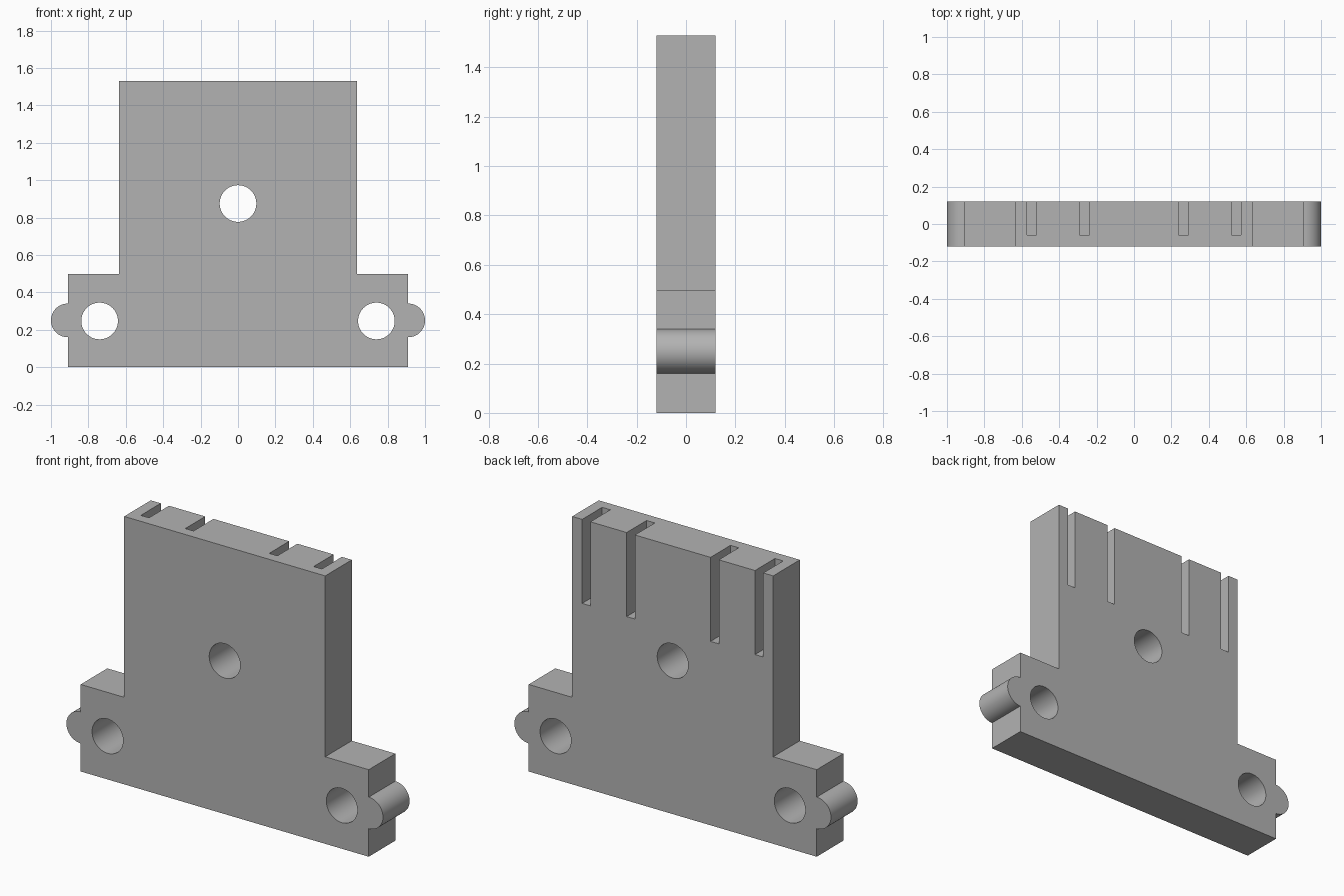
import bpy, bmesh
from math import cos, sin, pi, radians

default = bpy.data.objects.get("Cube")
if default:
    bpy.data.objects.remove(default, do_unlink=True)

HALF_DEPTH = 0.12

grey = bpy.data.materials.new("plain grey")
grey.use_nodes = True
colour = (0.45, 0.45, 0.45, 1)
grey.diffuse_color = colour
grey.node_tree.nodes["Principled BSDF"].inputs["Base Color"].default_value = colour


def arc(x, z, r, start, end, steps):
    angles = [start + (end - start) * i / steps for i in range(steps + 1)]
    return [(x + r * cos(a), z + r * sin(a)) for a in angles]


def prism(name, outline, y0, y1):
    """Extrude an x-z outline from y0 to y1."""
    bm = bmesh.new()
    face = bm.faces.new([bm.verts.new((x, y0, z)) for x, z in outline])
    new = bmesh.ops.extrude_face_region(bm, geom=[face])["geom"]
    moved = [v for v in new if isinstance(v, bmesh.types.BMVert)]
    bmesh.ops.translate(bm, verts=moved, vec=(0, y1 - y0, 0))
    bmesh.ops.recalc_face_normals(bm, faces=bm.faces)
    mesh = bpy.data.meshes.new(name)
    bm.to_mesh(mesh)
    bm.free()
    mesh.materials.append(grey)
    obj = bpy.data.objects.new(name, mesh)
    bpy.context.collection.objects.link(obj)
    return obj


# Plate: tall panel on a wider foot with a rounded lug at each end
right_half = [(0.91, 0)]
right_half += arc(0.91, 0.25, 0.09, -pi / 2, pi / 2, 32)
right_half += [(0.91, 0.497), (0.635, 0.497), (0.635, 1.53)]
outline = right_half + [(-x, z) for x, z in reversed(right_half)]
plate = prism("slotted_plate", outline, -HALF_DEPTH, HALF_DEPTH)

# Cutters: three through holes and four slots open to the top and back
cutters = []
for x, z, r in [(0, 0.875, 0.098), (-0.74, 0.247, 0.098), (0.74, 0.247, 0.098)]:
    circle = arc(x, z, r, 0, 2 * pi, 64)[:-1]
    cutters.append(prism("hole_cutter", circle, -0.3, 0.3))
for x in (-0.546, -0.265, 0.265, 0.546):
    w = 0.026
    slot = [(x - w, 1.05), (x + w, 1.05), (x + w, 1.7), (x - w, 1.7)]
    cutters.append(prism("slot_cutter", slot, -0.06, 0.3))

bpy.ops.object.select_all(action="DESELECT")
bpy.context.view_layer.objects.active = plate
plate.select_set(True)
for cutter in cutters:
    cut = plate.modifiers.new("cut", "BOOLEAN")
    cut.operation = "DIFFERENCE"
    cut.solver = "EXACT"
    cut.object = cutter
    bpy.ops.object.modifier_apply(modifier=cut.name)
    bpy.data.objects.remove(cutter, do_unlink=True)

bpy.ops.object.shade_smooth_by_angle(angle=radians(30))
